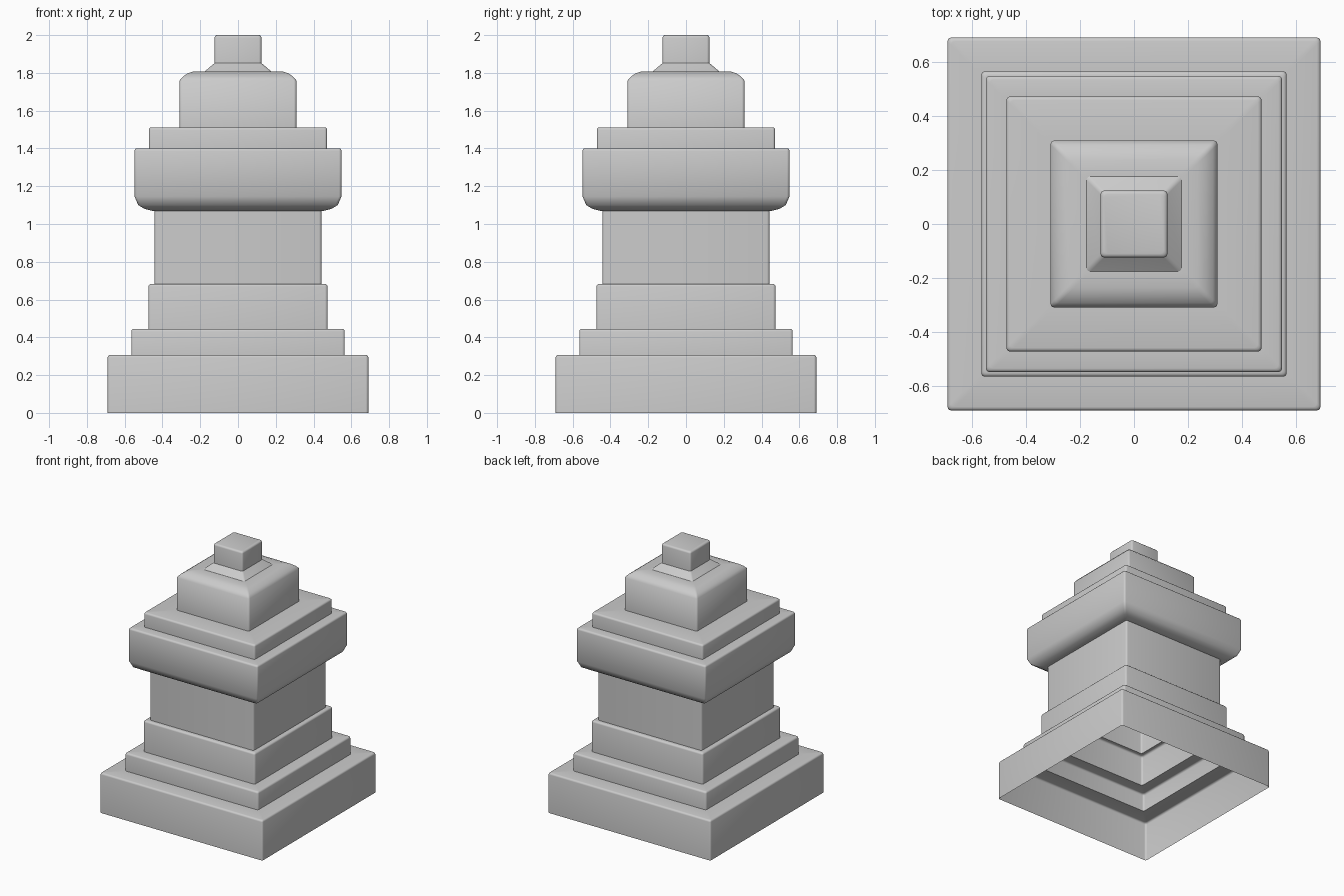
import bpy
import bmesh
from math import sin, cos, radians

cube = bpy.data.objects.get("Cube")
if cube:
    bpy.data.objects.remove(cube)

stone = bpy.data.materials.new("grey_stone")
stone.use_nodes = True
colour = (0.6, 0.6, 0.6, 1)
stone.diffuse_color = colour
stone.node_tree.nodes["Principled BSDF"].inputs["Base Color"].default_value = colour

ROUND = 0.014   # rounding of the edges
ARC = (0, 30, 60, 90)


def ring(bm, half, z):
    """Square outline with rounded corners, counter-clockwise."""
    centre = half - ROUND
    verts = []
    for quarter in range(4):
        sx, sy = ((1, 1), (-1, 1), (-1, -1), (1, -1))[quarter]
        for a in ARC:
            t = radians(a + 90 * quarter)
            verts.append(bm.verts.new((sx * centre + ROUND * cos(t),
                                       sy * centre + ROUND * sin(t), z)))
    return verts


def shell(name, profile, cap=False):
    """Loft square outlines through (half width, height) points."""
    bm = bmesh.new()
    rings = [ring(bm, h, z) for h, z in profile]
    for low, high in zip(rings, rings[1:]):
        for i in range(len(low)):
            j = (i + 1) % len(low)
            bm.faces.new((low[i], low[j], high[j], high[i]))
    if cap:
        bm.faces.new(rings[-1])
    mesh = bpy.data.meshes.new(name)
    bm.to_mesh(mesh)
    bm.free()
    mesh.materials.append(stone)
    mesh.shade_smooth()
    mesh.set_sharp_from_angle(angle=radians(50))
    obj = bpy.data.objects.new(name, mesh)
    bpy.context.collection.objects.link(obj)
    return obj


def rounded_top(half, z):
    """Profile points of a softened upper edge."""
    return [(half - ROUND * (1 - cos(radians(a))),
             z - ROUND * (1 - sin(radians(a)))) for a in ARC]


def tier(name, half, bottom, top, inner):
    """Wall, softened edge and the ledge running in to the next tier."""
    shell(name, [(half, bottom)] + rounded_top(half, top) + [(inner, top)])


# Stepped foot, hollow and open underneath
tier("base", 0.69, 0, 0.307, 0.565)
tier("lower_step", 0.565, 0.307, 0.445, 0.474)
tier("plinth", 0.474, 0.445, 0.683, 0.442)

# Plain shaft
shell("shaft", [(0.442, 0.683), (0.442, 1.07)])

# Overhanging collar with a softened underside
shell("collar", [(0.442, 1.07), (0.455, 1.07), (0.495, 1.08), (0.528, 1.1),
                 (0.548, 1.146)] + rounded_top(0.548, 1.401) + [(0.472, 1.401)])
tier("upper_step", 0.472, 1.401, 1.512, 0.309)

# Upper block with a curved shoulder
shell("upper_block", [(0.309, 1.512), (0.309, 1.76), (0.292, 1.78),
                      (0.268, 1.797), (0.236, 1.808), (0.176, 1.808)])

# Sloped neck and closed finial
shell("neck", [(0.176, 1.808), (0.124, 1.852)])
shell("finial", [(0.124, 1.852)] + rounded_top(0.124, 2), cap=True)
